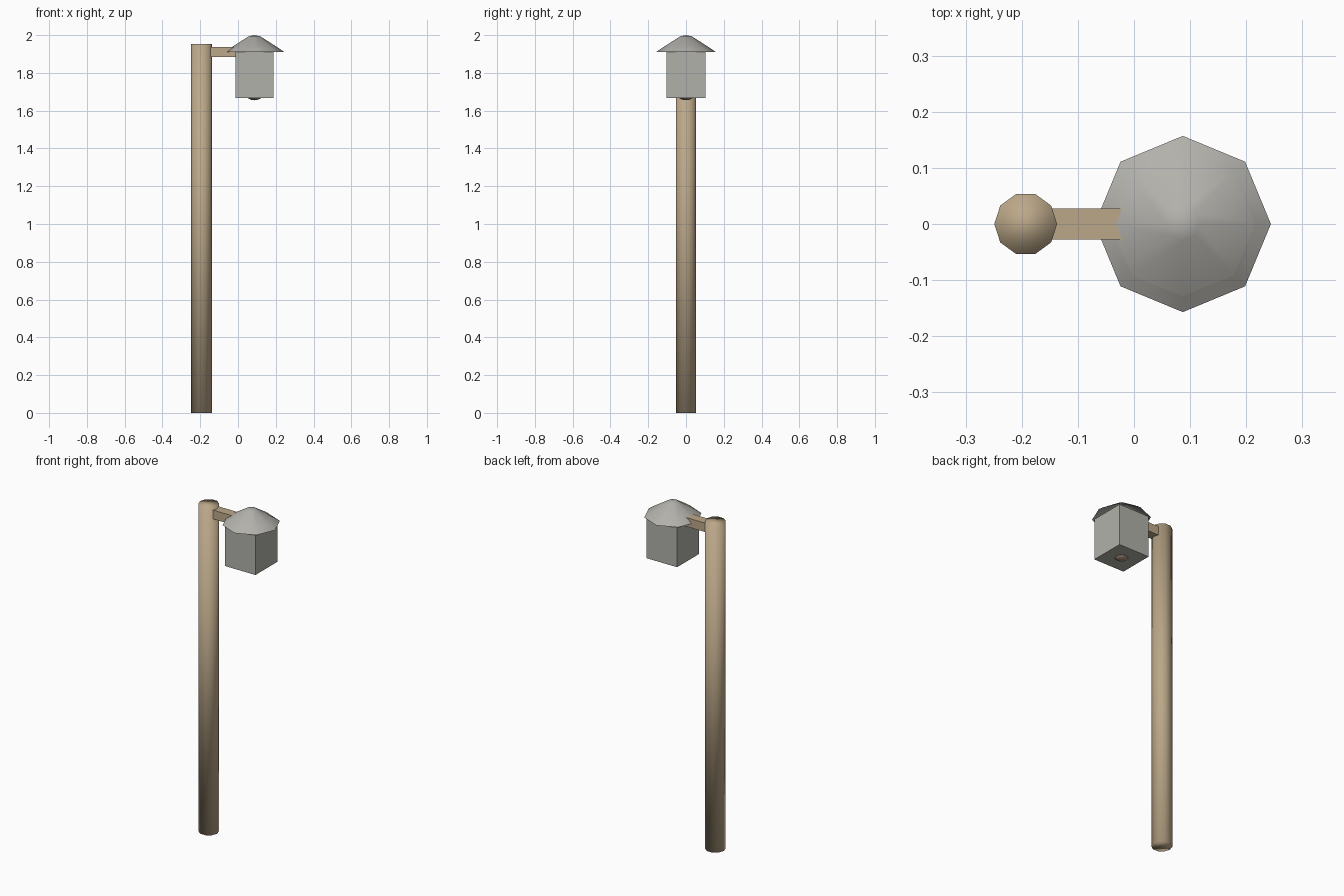
import bpy
import bmesh
from math import radians
from mathutils import Matrix, Vector

cube = bpy.data.objects.get("Cube")
if cube:
    bpy.data.objects.remove(cube, do_unlink=True)


def material(name, rgb):
    mat = bpy.data.materials.new(name)
    mat.use_nodes = True
    color = (*rgb, 1.0)
    mat.diffuse_color = color
    mat.node_tree.nodes["Principled BSDF"].inputs["Base Color"].default_value = color
    return mat


wood = material("pale wood", (0.50, 0.39, 0.25))
metal = material("light grey metal", (0.45, 0.44, 0.41))
panel = material("grey panel", (0.44, 0.44, 0.40))
amber = material("brown glass", (0.38, 0.28, 0.20))


def finish(bm, name, mat, smooth=False):
    mesh = bpy.data.meshes.new(name)
    for face in bm.faces:
        face.smooth = smooth
    bm.to_mesh(mesh)
    bm.free()
    mesh.materials.append(mat)
    obj = bpy.data.objects.new(name, mesh)
    bpy.context.collection.objects.link(obj)
    return obj


def box(name, low, high, mat):
    low, high = Vector(low), Vector(high)
    bm = bmesh.new()
    place = Matrix.Translation((low + high) / 2) @ Matrix.Diagonal((*(high - low), 1))
    bmesh.ops.create_cube(bm, size=1, matrix=place)
    return finish(bm, name, mat)


def lathe(name, profile, sides, center_x, mat, inward=False):
    """Spin a (radius, height) profile around an upright axis."""
    bm = bmesh.new()
    verts = [bm.verts.new((r, 0, z)) for r, z in profile]
    edges = [bm.edges.new(pair) for pair in zip(verts, verts[1:])]
    bmesh.ops.spin(bm, geom=verts + edges, cent=(0, 0, 0), axis=(0, 0, 1),
                   angle=radians(360), steps=sides, use_merge=False)
    bmesh.ops.remove_doubles(bm, verts=bm.verts, dist=0.0005)
    bm.normal_update()
    # Orient every face up, or down for a lining
    for face in bm.faces:
        if (face.normal.z < 0) != inward:
            face.normal_flip()
    bmesh.ops.translate(bm, verts=bm.verts, vec=(center_x, 0, 0))
    return finish(bm, name, mat, smooth=True)


LAMP_X = 0.087

# Ten-sided post, softly shaded over its ends
bm = bmesh.new()
bmesh.ops.create_cone(
    bm, cap_ends=True, segments=10, radius1=0.056, radius2=0.056, depth=1.953,
    matrix=Matrix.Translation((-0.193, 0, 0.9765)) @ Matrix.Rotation(radians(90), 4, "Z"))
finish(bm, "post", wood, smooth=True)

# Arm carrying the lamp
box("arm", (-0.19, -0.028, 1.884), (0.0, 0.028, 1.937), wood)

# Lamp housing
box("lamp_housing", (LAMP_X - 0.101, -0.104, 1.668), (LAMP_X + 0.101, 0.104, 1.915), panel)

# Eight-sided roof with a blunt tip, and the thin eave lining around it
lathe("roof", [(0.129, 1.931), (0.03, 1.994), (0, 2.0)], 8, LAMP_X, metal)
lathe("eave", [(0.157, 1.911), (0.129, 1.931)], 8, LAMP_X, metal, inward=True)

# Bulb showing under the housing
bm = bmesh.new()
bmesh.ops.create_uvsphere(bm, u_segments=12, v_segments=12, radius=0.06,
                          matrix=Matrix.Translation((LAMP_X, 0, 1.715)))
finish(bm, "bulb", amber, smooth=True)
